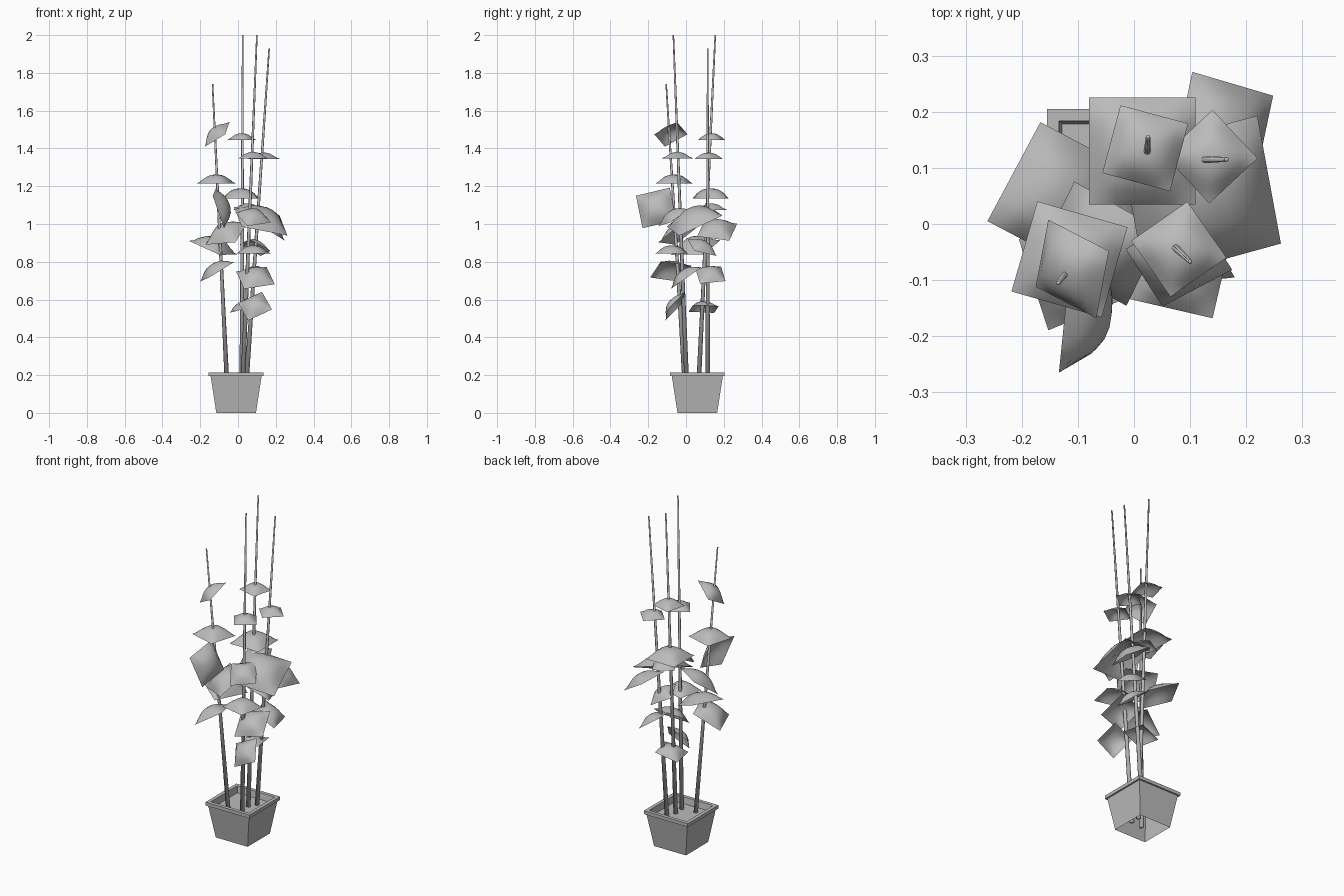
import bpy
import bmesh
from math import radians, sin, cos
from mathutils import Matrix, Vector

cube = bpy.data.objects.get("Cube")
if cube:
    bpy.data.objects.remove(cube, do_unlink=True)

# One plain material for the whole plant
grey = bpy.data.materials.new("plain grey")
grey.use_nodes = True
color = (0.5, 0.5, 0.5, 1)
grey.diffuse_color = color
grey.node_tree.nodes["Principled BSDF"].inputs["Base Color"].default_value = color


def add_object(name, bm, smooth=False):
    """Turn a bmesh into a named, coloured object."""
    mesh = bpy.data.meshes.new(name)
    bm.to_mesh(mesh)
    bm.free()
    mesh.materials.append(grey)
    for face in mesh.polygons:
        face.use_smooth = smooth
    obj = bpy.data.objects.new(name, mesh)
    bpy.context.scene.collection.objects.link(obj)
    return obj


def make_pot(center, profile):
    """Loft square rings given as (half width, height); the last is the soil."""
    bm = bmesh.new()
    rings = []
    for half, height in profile:
        corners = [(-half, -half), (half, -half), (half, half), (-half, half)]
        rings.append([bm.verts.new((center[0] + x, center[1] + y, height))
                      for x, y in corners])
    for lower, upper in zip(rings, rings[1:]):
        for i in range(4):
            j = (i + 1) % 4
            bm.faces.new((lower[i], lower[j], upper[j], upper[i]))
    bm.faces.new(rings[-1])
    add_object("pot", bm)


def make_stem(name, bottom, top):
    """Thin cone from inside the pot to the tip."""
    bottom, top = Vector(bottom), Vector(top)
    axis = top - bottom
    bm = bmesh.new()
    bmesh.ops.create_cone(bm, cap_ends=True, segments=8, radius1=0.013,
                          radius2=0.004, depth=axis.length)
    turn = axis.to_track_quat("Z", "Y").to_matrix().to_4x4()
    bm.transform(Matrix.Translation((bottom + top) / 2) @ turn)
    add_object(name, bm, smooth=True)


def make_leaf(name, x, y, z, size, yaw, heading=0, tilt=0):
    """Cushion-like square sheet on a flat rim, leaning down towards heading."""
    bm = bmesh.new()
    bmesh.ops.create_grid(bm, x_segments=8, y_segments=8, size=1)
    half, rise = size / 2, size * 0.28
    for vert in bm.verts:
        u, v, _ = vert.co
        dome = (1 - abs(u) ** 2.6) * (1 - abs(v) ** 2.6)
        vert.co = (u * half, v * half, rise * dome)
    heading = radians(heading)
    axis = Vector((-sin(heading), cos(heading), 0))
    bm.transform(Matrix.Translation((x, y, z))
                 @ Matrix.Rotation(radians(tilt), 4, axis)
                 @ Matrix.Rotation(radians(yaw), 4, "Z"))
    add_object(name, bm, smooth=True)


# Tapered square pot, open below, with a lip and sunken soil
make_pot((-0.01, 0.06), [(0.105, 0), (0.135, 0.195), (0.145, 0.195),
                         (0.145, 0.215), (0.124, 0.215), (0.118, 0.178)])

# Four stems, leaning outwards
stems = {
    "right_stem": ((-0.053, 0, 0.05), (-0.135, -0.105, 1.74)),
    "back_stem": ((0.02, 0.062, 0.05), (0.025, 0.155, 2)),
    "front_stem": ((0.021, 0.008, 0.05), (0.1, -0.067, 2)),
    "left_stem": ((0.037, 0.115, 0.05), (0.165, 0.115, 1.93)),
}
for stem_name, (bottom, top) in stems.items():
    make_stem(stem_name, bottom, top)

# Leaves: rim centre, size, yaw, then lean heading and lean angle
leaves = {
    "right_leaf": [
        (-0.11, -0.08, 1.475, 0.138, -19, 206, 42),
        (-0.115, -0.063, 1.215, 0.167, -16),
        (-0.095, -0.158, 1.085, 0.185, 4, -10, 73),
        (-0.06, -0.035, 0.95, 0.182, -28, 235, 36),
        (-0.132, 0.05, 0.875, 0.2, 62, -30, 22),
        (-0.11, -0.08, 0.748, 0.172, 20, 185, 31),
    ],
    "back_leaf": [
        (0.02, 0.135, 1.445, 0.125, -15),
        (0.015, 0.13, 1.135, 0.19, 0),
        (0.05, 0.135, 1.075, 0.12, 30),
        (0.03, 0.093, 0.55, 0.138, 10, 180, 15),
    ],
    "front_leaf": [
        (0.08, -0.045, 1.347, 0.122, 35),
        (0.08, -0.063, 1.035, 0.142, 30, 285, 32),
        (0.082, -0.075, 0.843, 0.155, -13),
        (0.092, 0.003, 0.715, 0.167, 15, 270, 35),
        (0.09, -0.057, 0.565, 0.14, 17, 255, 52),
    ],
    "left_leaf": [
        (0.137, 0.12, 1.345, 0.118, -47),
        (0.12, 0.046, 1.015, 0.255, 13, -53, 27),
        (0.158, 0.165, 0.968, 0.175, -14, 0, 32),
        (0.09, 0.085, 0.875, 0.132, 20, 45, 30),
        (0.12, 0.13, 0.73, 0.137, 10, 0, 35),
    ],
}
for leaf_name, placements in leaves.items():
    for index, placement in enumerate(placements):
        make_leaf(f"{leaf_name}_{index}", *placement)
